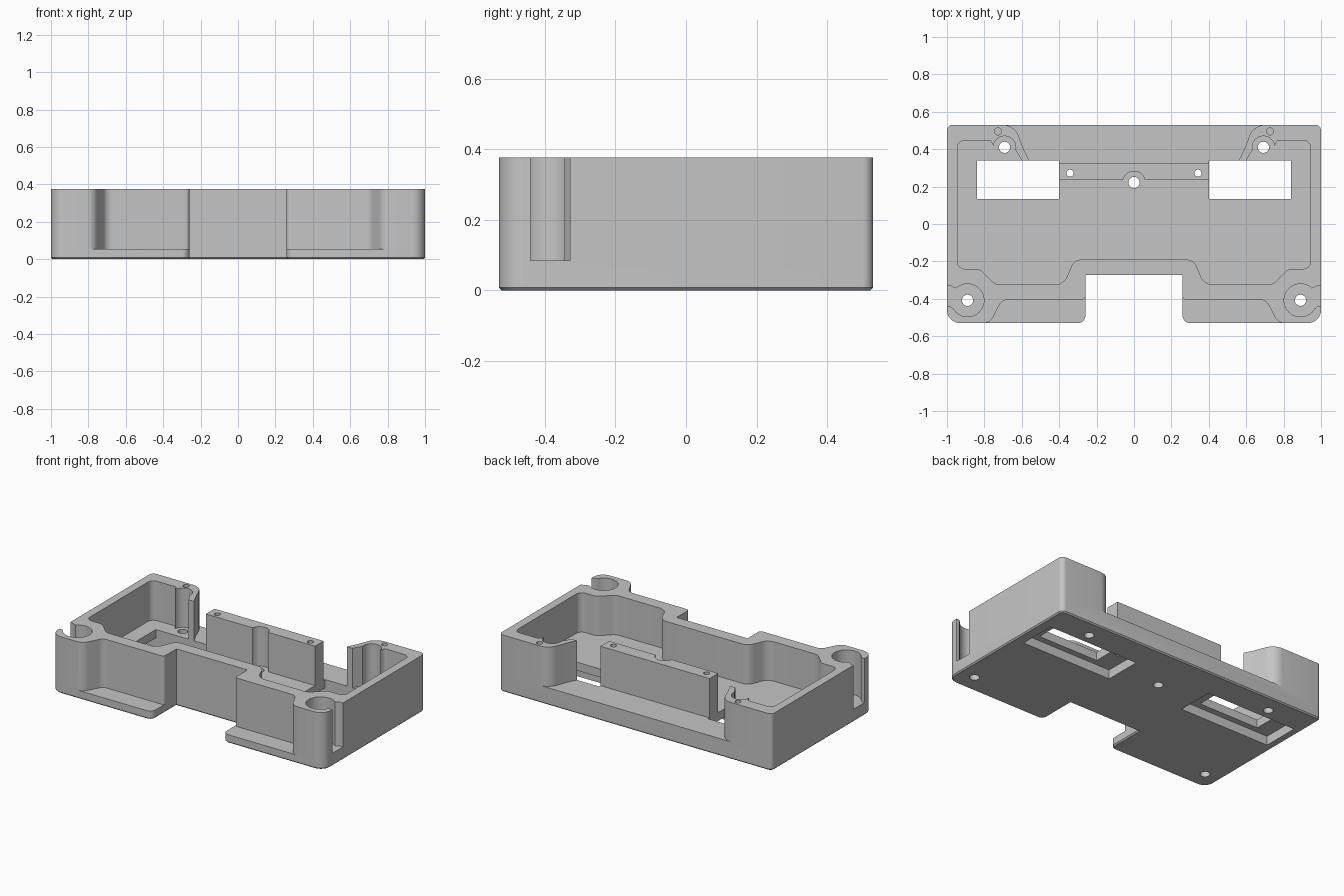
import bpy, bmesh, math
from mathutils import Vector

cube = bpy.data.objects.get("Cube")
if cube:
    bpy.data.objects.remove(cube)

grey = bpy.data.materials.new("plain grey")
grey.use_nodes = True
colour = (0.56, 0.56, 0.56, 1)
grey.diffuse_color = colour
grey.node_tree.nodes["Principled BSDF"].inputs["Base Color"].default_value = colour

TOP, FLOOR, WELL, LEDGE = 0.376, 0.115, 0.085, 0.055


def mirrored(half):
    """Close a right-hand outline with its mirror image."""
    return half + [(-p[0], *p[1:]) for p in reversed(half)]


def rounded(points, steps=8):
    """Replace each corner (x, y, radius) with a tangent arc."""
    out = []
    n = len(points)
    for i, p in enumerate(points):
        c = Vector(p[:2])
        r = p[2] if len(p) > 2 else 0
        if r == 0:
            out.append(c)
            continue
        a = (Vector(points[i - 1][:2]) - c).normalized()
        b = (Vector(points[(i + 1) % n][:2]) - c).normalized()
        half = a.angle(b) / 2
        centre = c + (a + b).normalized() * r / math.sin(half)
        start = c + a * r / math.tan(half) - centre
        end = c + b * r / math.tan(half) - centre
        turn = math.atan2(start.x * end.y - start.y * end.x, start.dot(end))
        for k in range(steps + 1):
            t = turn * k / steps
            out.append(centre + Vector((start.x * math.cos(t) - start.y * math.sin(t),
                                        start.x * math.sin(t) + start.y * math.cos(t))))
    return out


def prism(name, points, z0, z1, chamfer=0):
    """Extrude an outline upwards, optionally chamfering its lower rim."""
    bm = bmesh.new()
    base = bm.faces.new([bm.verts.new((p.x, p.y, z0)) for p in rounded(points)])
    new = bmesh.ops.extrude_face_region(bm, geom=[base])["geom"]
    bmesh.ops.translate(bm, vec=(0, 0, z1 - z0),
                        verts=[v for v in new if isinstance(v, bmesh.types.BMVert)])
    bmesh.ops.recalc_face_normals(bm, faces=bm.faces)
    if chamfer:
        rim = [e for e in bm.edges if all(abs(v.co.z - z0) < 1e-5 for v in e.verts)]
        bmesh.ops.bevel(bm, geom=rim, offset=chamfer, segments=1, affect="EDGES")
    mesh = bpy.data.meshes.new(name)
    bm.to_mesh(mesh)
    bm.free()
    ob = bpy.data.objects.new(name, mesh)
    bpy.context.collection.objects.link(ob)
    mesh.materials.append(grey)
    return ob


def box(name, x0, x1, y0, y1, z0, z1):
    return prism(name, [(x0, y0), (x1, y0), (x1, y1), (x0, y1)], z0, z1)


def drum(name, x, y, r, z0, z1, n=32):
    ring = [(x + r * math.cos(math.tau * k / n), y + r * math.sin(math.tau * k / n))
            for k in range(n)]
    return prism(name, ring, z0, z1)


def combine(target, tool, operation):
    mod = target.modifiers.new(operation, "BOOLEAN")
    mod.operation, mod.solver, mod.object = operation, "EXACT", tool
    bpy.context.view_layer.objects.active = target
    bpy.ops.object.modifier_apply(modifier=mod.name)
    bpy.data.objects.remove(tool)


def cut(tool):
    combine(tray, tool, "DIFFERENCE")


# Base plate with the front notch
tray = prism("tray", mirrored([(0.26, -0.273), (0.26, -0.53, 0.04), (1, -0.53, 0.07),
                               (1, 0.53, 0.03)]), 0, LEDGE, 0.008)

# Solid block for the walls, set back above the front ledges
block = prism("wall_block", mirrored([(0.26, -0.273), (0.26, -0.405, 0.02),
                                      (0.705, -0.405, 0.05), (0.77, -0.53, 0.06),
                                      (1, -0.53, 0.07), (1, 0.53, 0.03)]), 0.02, TOP)
combine(tray, block, "UNION")

# Main cavity and the opening through the back wall, on one floor level
cut(prism("cavity", mirrored([(0.32, -0.19, 0.06), (0.375, -0.324, 0.07), (0.74, -0.324, 0.06),
                              (0.825, -0.24, 0.06), (0.945, -0.24, 0.04), (0.945, 0.447, 0.04),
                              (0.765, 0.447, 0.02), (0.745, 0.40), (0.635, 0.40, 0.02),
                              (0.60, 0.34)]), FLOOR, 0.6))
cut(prism("back_opening", mirrored([(0.555, 0.33), (0.59, 0.40), (0.64, 0.53, 0.09),
                                    (0.8, 0.53), (0.8, 0.7)]), FLOOR, 0.6))

# Central upright wall with a round relief for its screw
wall = box("centre_wall", -0.40, 0.40, 0.235, 0.325, 0.08, TOP)
combine(tray, wall, "UNION")
cut(drum("centre_relief", 0, 0.222, 0.06, FLOOR, 0.6))
cut(drum("centre_hole", 0, 0.222, 0.03, -0.1, 0.6))

# Wider recesses under the windows
cut(box("left_recess", 0.27, 0.93, 0.093, 0.34, -0.1, 0.06))
cut(box("right_recess", -0.95, -0.29, 0.093, 0.34, -0.1, 0.06))

for s in (-1, 1):
    # Rectangular window
    x0, x1 = sorted((s * 0.40, s * 0.84))
    cut(box("window", x0, x1, 0.133, 0.34, -0.1, 0.2))
    # Front corner screw wells, open to the side through a flared slot
    cut(drum("screw_well", s * 0.89, -0.408, 0.088, WELL, 0.6))
    slot = [(0.90, -0.455), (0.965, -0.455, 0.015), (0.98, -0.44, 0.015), (1.1, -0.44),
            (1.1, -0.328), (0.985, -0.328, 0.03), (0.95, -0.345, 0.02), (0.90, -0.345)]
    cut(prism("well_slot", [(s * p[0], *p[1:]) for p in slot], WELL, 0.6))
    cut(drum("front_hole", s * 0.89, -0.408, 0.03, -0.1, 0.6))
    # Back corner screw reliefs and holes
    cut(drum("back_relief", s * 0.692, 0.41, 0.06, FLOOR, 0.6))
    cut(drum("back_hole", s * 0.692, 0.41, 0.03, -0.1, 0.6))
    cut(drum("pilot_hole", s * 0.727, 0.495, 0.019, 0.15, 0.6, 20))
    cut(drum("wall_hole", s * 0.342, 0.272, 0.019, -0.1, 0.6, 20))

# Smooth the curved walls and keep the edges crisp
bpy.ops.object.select_all(action="DESELECT")
tray.select_set(True)
bpy.context.view_layer.objects.active = tray
bpy.ops.object.shade_smooth_by_angle(angle=math.radians(30))
